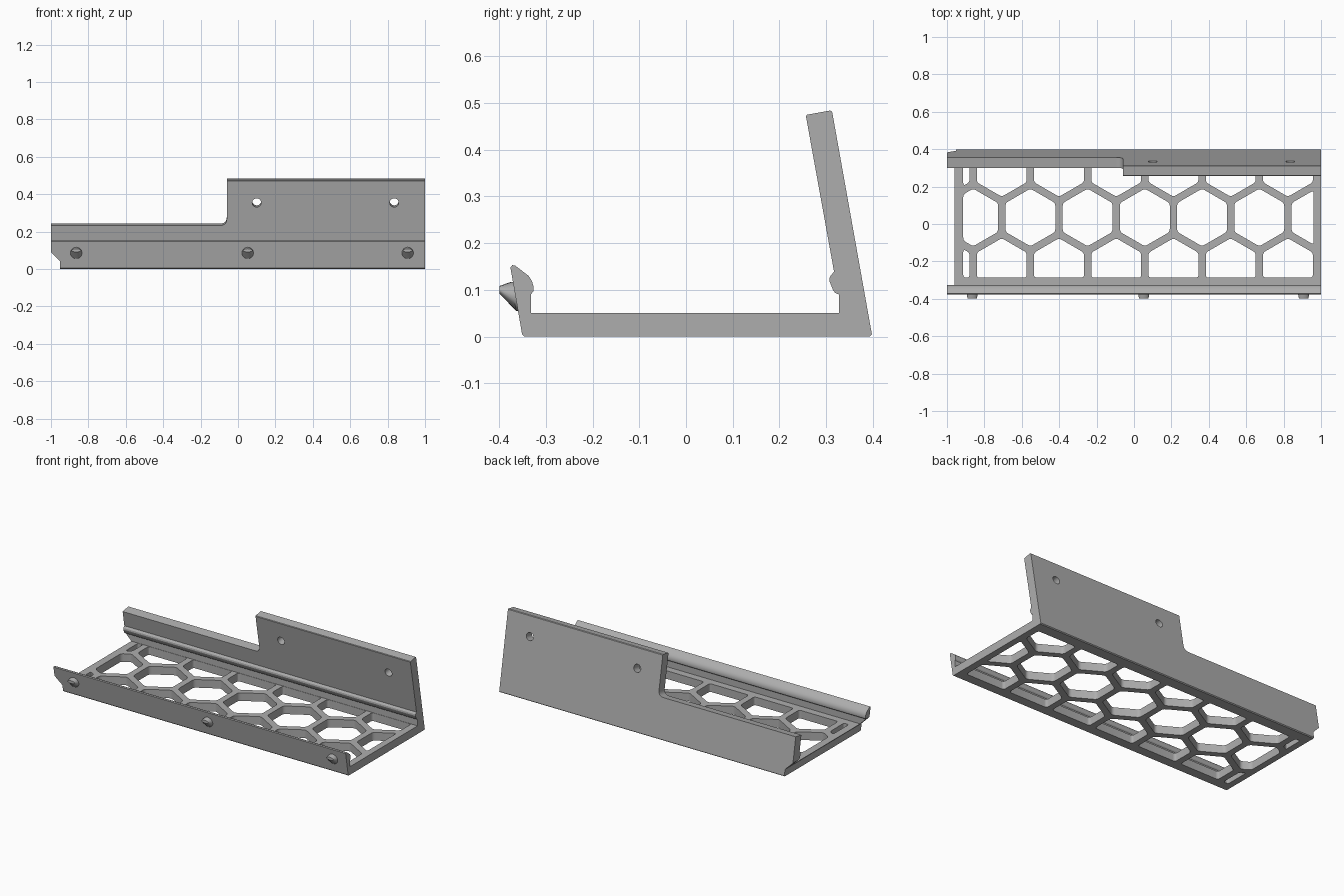
import bpy, bmesh, math
from mathutils import Vector

cube = bpy.data.objects.get("Cube")
if cube:
    bpy.data.objects.remove(cube)

grey = bpy.data.materials.new("plain grey")
grey.use_nodes = True
colour = (0.42, 0.42, 0.42, 1)
grey.diffuse_color = colour
grey.node_tree.nodes["Principled BSDF"].inputs["Base Color"].default_value = colour


def make_object(name, bm):
    bmesh.ops.recalc_face_normals(bm, faces=bm.faces)
    mesh = bpy.data.meshes.new(name)
    bm.to_mesh(mesh)
    bm.free()
    mesh.materials.append(grey)
    obj = bpy.data.objects.new(name, mesh)
    bpy.context.collection.objects.link(obj)
    return obj


def loft(bm, ring_a, ring_b):
    """Closed solid between two matching rings of points."""
    a = [bm.verts.new(p) for p in ring_a]
    b = [bm.verts.new(p) for p in ring_b]
    bm.faces.new(a)
    bm.faces.new(b)
    for i in range(len(a)):
        j = (i + 1) % len(a)
        bm.faces.new((a[i], a[j], b[j], b[i]))


def prism(bm, points, place, start, end):
    loft(bm, [place(u, v, start) for u, v in points],
         [place(u, v, end) for u, v in points])


def rounded(points, radius, steps=4):
    """Replace every corner with a short curve."""
    result = []
    pts = [Vector(p) for p in points]
    for i, p in enumerate(pts):
        before, after = pts[i - 1] - p, pts[(i + 1) % len(pts)] - p
        a = p + before.normalized() * min(radius, before.length * 0.4)
        b = p + after.normalized() * min(radius, after.length * 0.4)
        for s in range(steps + 1):
            t = s / steps
            result.append(a * (1 - t) ** 2 + p * 2 * t * (1 - t) + b * t ** 2)
    return result


def clip(points, axis, limit, sign):
    """Keep the part of a polygon where sign * coordinate < sign * limit."""
    result = []
    for i, q in enumerate(points):
        p = points[i - 1]
        dp, dq = sign * (p[axis] - limit), sign * (q[axis] - limit)
        if dp * dq < 0:
            result.append(p.lerp(q, dp / (dp - dq)))
        if dq <= 0:
            result.append(q)
    return result


def circle(cx, cy, radius, count=24):
    return [(cx + radius * math.cos(math.tau * i / count),
             cy + radius * math.sin(math.tau * i / count)) for i in range(count)]


def cut(target, bm):
    cutter = make_object("cutter", bm)
    cutter.hide_render = True
    mod = target.modifiers.new("cut", "BOOLEAN")
    mod.operation = "DIFFERENCE"
    mod.solver = "EXACT"
    mod.object = cutter
    bpy.context.view_layer.objects.active = target
    bpy.ops.object.modifier_apply(modifier=mod.name)
    bpy.data.objects.remove(cutter)


def smooth(obj):
    bpy.ops.object.select_all(action="DESELECT")
    obj.select_set(True)
    bpy.context.view_layer.objects.active = obj
    bpy.ops.object.shade_smooth_by_angle(angle=math.radians(28))


# Tray body: front lip, floor and leaning back wall in one section
section = [
    (-0.346, 0), (0.393, 0), (0.398, 0.005), (0.313, 0.481), (0.309, 0.484),
    (0.259, 0.475), (0.257, 0.471), (0.317, 0.139), (0.308, 0.128),
    (0.307, 0.119), (0.315, 0.099), (0.320, 0.093), (0.328, 0.09),
    (0.328, 0.05), (-0.332, 0.05), (-0.332, 0.09), (-0.327, 0.097),
    (-0.326, 0.106), (-0.330, 0.119), (-0.337, 0.130), (-0.366, 0.152),
    (-0.372, 0.153), (-0.376, 0.148), (-0.351, 0.005),
]
bm = bmesh.new()
prism(bm, section, lambda y, z, x: (x, y, z), -1, 1)
body = make_object("tray_body", bm)

# Honeycomb openings in the floor
pitch = 0.306
row_step = pitch * math.sqrt(3) / 2
hex_radius = 0.154
bm = bmesh.new()
for row in (-1, 0, 1):
    for col in range(-1, 8):
        cx = -0.86 + pitch * (col + 0.5 * (row % 2))
        cy = 0.035 + row * row_step
        shape = [Vector((cx + hex_radius * math.sin(math.pi * k / 3),
                         cy + hex_radius * math.cos(math.pi * k / 3)))
                 for k in range(6)]
        for axis, limit, sign in ((0, -0.913, -1), (0, 0.96, 1),
                                  (1, -0.287, -1), (1, 0.326, 1)):
            shape = clip(shape, axis, limit, sign)
        if len(shape) > 2:
            prism(bm, rounded(shape, 0.016), lambda x, y, z: (x, y, z), -0.05, 0.07)
cut(body, bm)

# Step and screw holes, cut square to the leaning wall
tilt = math.radians(10.1)


def on_wall(x, up, out):
    return (x, 0.398 - up * math.sin(tilt) + out * math.cos(tilt),
            up * math.cos(tilt) + out * math.sin(tilt))


bm = bmesh.new()
step = [(-1.2, 0.247), (-0.06, 0.247), (-0.06, 0.7), (-1.2, 0.7)]
prism(bm, rounded(step, 0.035, 6), on_wall, -0.15, 0.1)
for x in (0.1, 0.835):
    prism(bm, circle(x, 0.37, 0.024), on_wall, -0.15, 0.1)
cut(body, bm)

# Chamfered lower left end
bm = bmesh.new()
prism(bm, [(-1.1, -0.1), (-0.952, -0.1), (-0.952, 0.042), (-1.0, 0.09), (-1.1, 0.19)],
      lambda x, z, y: (x, y, z), -0.6, 0.6)
cut(body, bm)
smooth(body)

# Snap pegs on the front lip
for side, x in (("right", -0.865), ("middle", 0.052), ("left", 0.907)):
    bm = bmesh.new()
    wall_ring = [(u, -0.366 - 0.17 * v, 0.086 + v) for u, v in circle(x, 0, 0.031)]
    base = [(u, y + 0.012, z) for u, y, z in wall_ring]
    collar = [(u, y - 0.003, z) for u, y, z in wall_ring]
    tip = [(x + (u - x) * 0.8, -0.399, 0.1 + (z - 0.086) * 0.28)
           for u, y, z in wall_ring]
    loft(bm, base, collar)
    loft(bm, collar, tip)
    bmesh.ops.remove_doubles(bm, verts=bm.verts, dist=0.0001)
    inner = [f for f in bm.faces if len(f.verts) > 4
             and all(abs(v.co.y + 0.369 + 0.17 * (v.co.z - 0.086)) < 0.001 for v in f.verts)]
    bmesh.ops.delete(bm, geom=inner, context="FACES_ONLY")
    smooth(make_object("snap_peg_" + side, bm))
